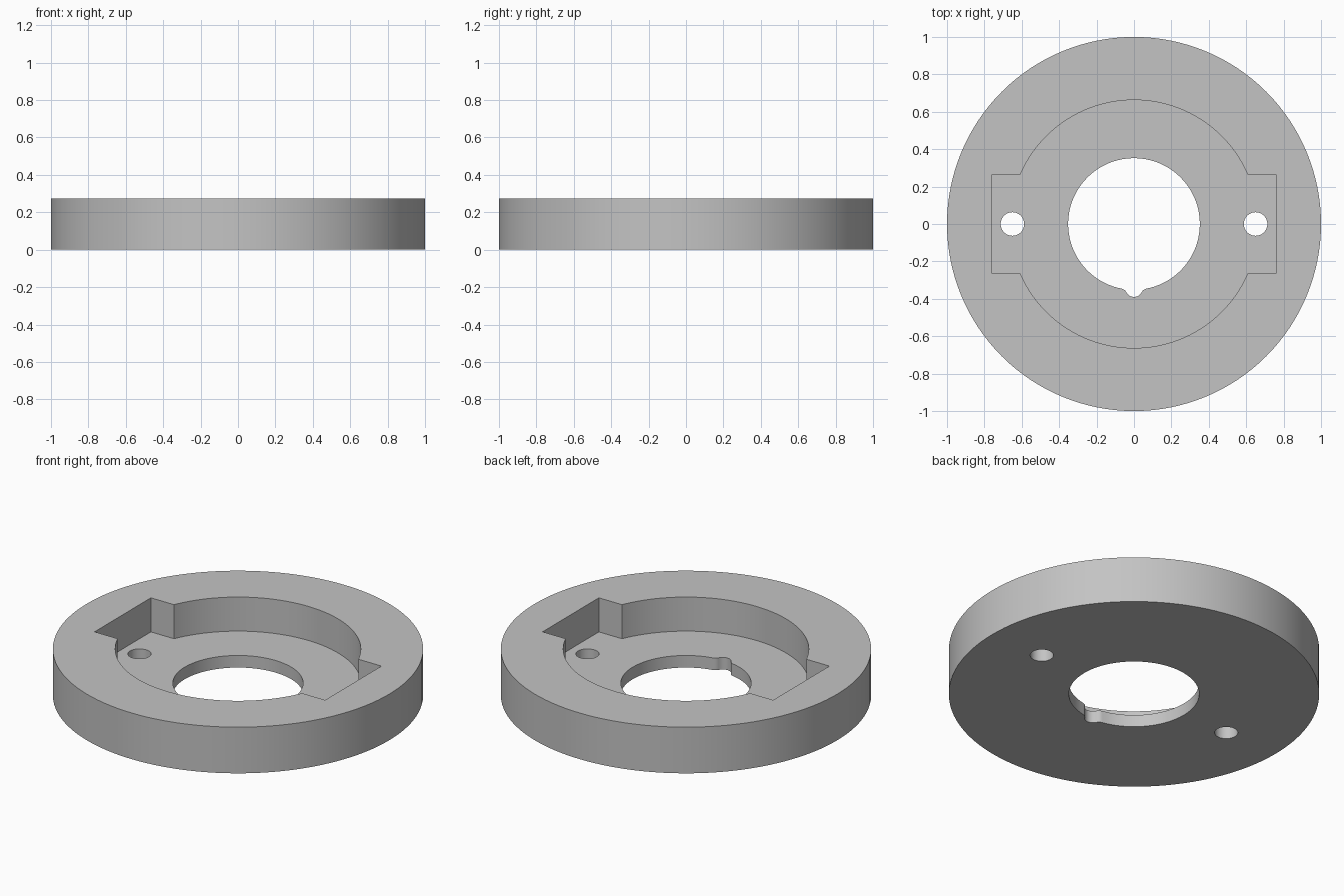
import bpy, bmesh
from math import sin, cos, pi, hypot, atan2, asin, sqrt, radians

if "Cube" in bpy.data.objects:
    bpy.data.objects.remove(bpy.data.objects["Cube"])

HEIGHT, FLOOR = 0.275, 0.072

grey = bpy.data.materials.new("plain grey")
grey.use_nodes = True
grey.diffuse_color = (0.55, 0.55, 0.55, 1)
grey.node_tree.nodes["Principled BSDF"].inputs["Base Color"].default_value = grey.diffuse_color


def arc(cx, cy, r, a0, a1, n):
    return [(cx + r * cos(a0 + (a1 - a0) * i / n), cy + r * sin(a0 + (a1 - a0) * i / n))
            for i in range(n + 1)]


def circle(cx, r, n):
    return arc(cx, 0, r, 0, 2 * pi, n)[:-1]


def prism(name, outline, z0, z1):
    """Extrude a closed outline between two heights."""
    bm = bmesh.new()
    face = bm.faces.new([bm.verts.new((x, y, z0)) for x, y in outline])
    grown = bmesh.ops.extrude_face_region(bm, geom=[face])["geom"]
    bmesh.ops.translate(bm, vec=(0, 0, z1 - z0),
                        verts=[g for g in grown if isinstance(g, bmesh.types.BMVert)])
    bmesh.ops.recalc_face_normals(bm, faces=bm.faces)
    mesh = bpy.data.meshes.new(name)
    bm.to_mesh(mesh)
    bm.free()
    mesh.materials.append(grey)
    ob = bpy.data.objects.new(name, mesh)
    bpy.context.collection.objects.link(ob)
    return ob


def pocket_outline(r=0.663, hx=0.76, hy=0.265):
    """Round recess with a square-ended slot on each side."""
    a = asin(hy / r)
    top = arc(0, 0, r, a, pi - a, 64)
    bottom = arc(0, 0, r, pi + a, 2 * pi - a, 64)
    return top + [(-hx, hy), (-hx, -hy)] + bottom + [(hx, -hy), (hx, hy)]


def bore_outline(r=0.352, tip_y=-0.345, tip_r=0.045, fillet=0.04):
    """Centre bore with a rounded, filleted keyway at the front."""
    d1, d2 = r + fillet, tip_r + fillet
    fy = (d1 ** 2 - d2 ** 2 + tip_y ** 2) / (2 * tip_y)
    fx = sqrt(d1 ** 2 - fy ** 2)
    a = atan2(fy, fx)                       # bore to fillet
    b = atan2(fy - tip_y, fx)               # tip to fillet
    main = arc(0, 0, r, a, pi - a, 96)
    left = arc(-fx, fy, fillet, -a, b * -1, 8)
    tip = arc(0, tip_y, tip_r, pi - b, 2 * pi + b, 12)
    right = [(-x, y) for x, y in reversed(left)]
    return main + left[1:] + tip[1:-1] + right[:-1]


# Main disc
disc = prism("flange_disc", circle(0, 1, 128), 0, HEIGHT)

# Recess, keyed bore and the two bolt holes
cutters = [prism("recess_cutter", pocket_outline(), FLOOR, HEIGHT + 0.1),
           prism("bore_cutter", bore_outline(), -0.1, HEIGHT + 0.2)]
for side, x in (("left", 0.65), ("right", -0.65)):
    cutters.append(prism(side + "_bolt_hole_cutter", circle(x, 0.063, 40), -0.1, HEIGHT + 0.2))

for cutter in cutters:
    cutter.hide_render = True
    cutter.hide_viewport = False
    mod = disc.modifiers.new(cutter.name, "BOOLEAN")
    mod.operation, mod.solver, mod.object = "DIFFERENCE", "EXACT", cutter

# Apply the cuts and drop the cutters
bpy.ops.object.select_all(action="DESELECT")
bpy.context.view_layer.objects.active = disc
disc.select_set(True)
for mod in list(disc.modifiers):
    bpy.ops.object.modifier_apply(modifier=mod.name)
for cutter in cutters:
    bpy.data.objects.remove(cutter)

bpy.ops.object.shade_smooth_by_angle(angle=radians(25))
